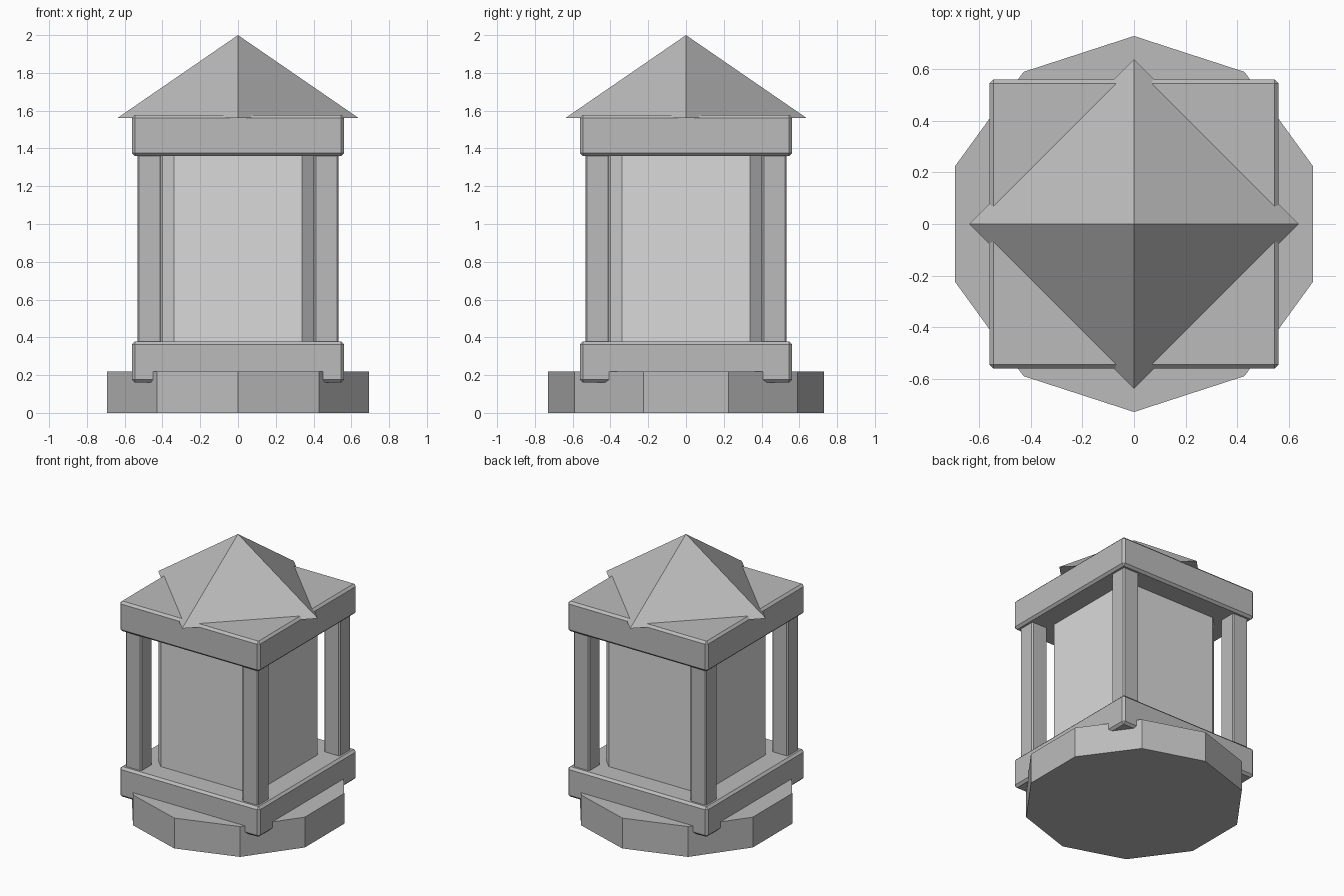
import bpy, math

if "Cube" in bpy.data.objects:
    bpy.data.objects.remove(bpy.data.objects["Cube"])


def material(name, value):
    m = bpy.data.materials.new(name)
    m.diffuse_color = (value, value, value, 1)
    m.use_nodes = True
    m.node_tree.nodes["Principled BSDF"].inputs["Base Color"].default_value = m.diffuse_color
    return m


stone = material("grey stone", 0.50)
pale = material("pale panel", 0.70)


def finish(name, mat):
    ob = bpy.context.object
    ob.name = name
    ob.data.materials.append(mat)
    return ob


def bevelled_box(name, half, z0, z1, bevel, mat, x=0, y=0):
    bpy.ops.mesh.primitive_cube_add(size=1, location=(x, y, (z0 + z1) / 2))
    ob = finish(name, mat)
    ob.scale = (2 * half, 2 * half, z1 - z0)
    bpy.ops.object.transform_apply(location=False, rotation=False, scale=True)
    mod = ob.modifiers.new("edge bevel", 'BEVEL')
    mod.width = bevel
    mod.segments = 1
    return ob


# Ten-sided foot with corners pointing to front and back
bpy.ops.mesh.primitive_cylinder_add(vertices=10, radius=0.73, depth=0.22,
                                    location=(0, 0, 0.11))
finish("foot", stone)

# Square slabs below and above the lantern
bevelled_box("lower_slab", 0.562, 0.16, 0.378, 0.016, stone)
bevelled_box("upper_slab", 0.562, 1.36, 1.578, 0.016, stone)

# Four corner posts, ends sunk into the slabs
for sx in (-1, 1):
    for sy in (-1, 1):
        bevelled_box("corner_post", 0.064, 0.34, 1.40, 0.009, stone,
                     0.468 * sx, 0.468 * sy)

# Pale lantern body with chamfered corners, its ends hidden in the slabs
bevelled_box("lantern_body", 0.402, 0.30, 1.44, 0.064, pale)

# Pyramid roof turned with its corners over the slab sides
bpy.ops.mesh.primitive_cone_add(vertices=4, radius1=0.64, radius2=0, depth=0.44,
                                location=(0, 0, 1.78))
finish("roof", stone)
